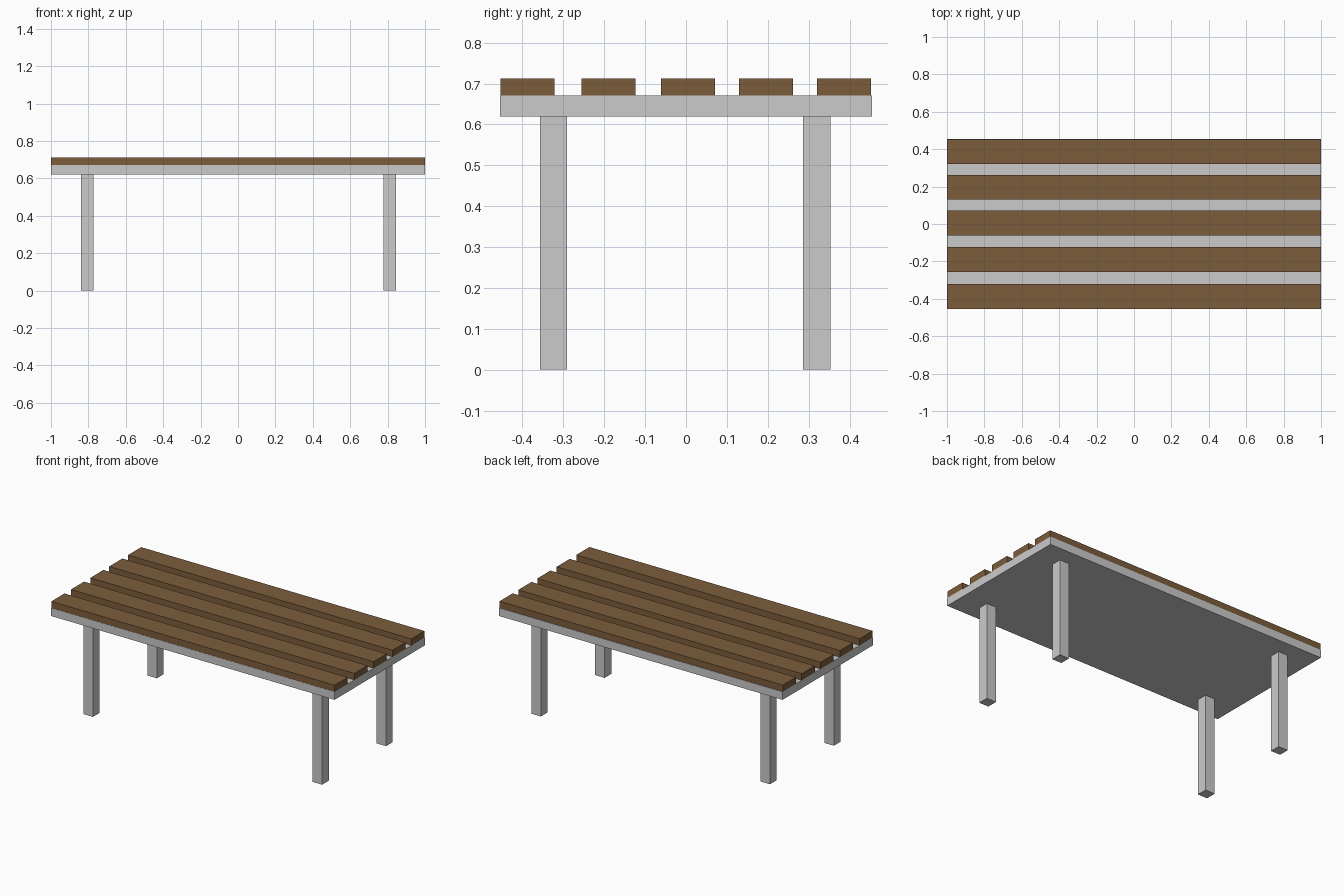
import bpy

if "Cube" in bpy.data.objects:
    bpy.data.objects.remove(bpy.data.objects["Cube"])

wood = bpy.data.materials.new("brown_wood")
wood.diffuse_color = (0.2, 0.11, 0.045, 1)
wood.use_nodes = True
wood.node_tree.nodes["Principled BSDF"].inputs["Base Color"].default_value = wood.diffuse_color


def box(name, lo, hi, material=None):
    """Axis-aligned box between two corners."""
    centre = [(a + b) / 2 for a, b in zip(lo, hi)]
    bpy.ops.mesh.primitive_cube_add(size=1, location=centre)
    obj = bpy.context.object
    obj.name = name
    obj.scale = [b - a for a, b in zip(lo, hi)]
    bpy.ops.object.transform_apply(location=False, rotation=False, scale=True)
    if material:
        obj.data.materials.append(material)
    return obj


LENGTH, DEPTH = 2.0, 0.91
BASE_Z, DECK_Z, TOP_Z = 0.62, 0.671, 0.713

# Solid tabletop base
box("tabletop_base", (-LENGTH / 2, -DEPTH / 2, BASE_Z), (LENGTH / 2, DEPTH / 2, DECK_Z))

# Five planks, slightly unevenly spaced
PLANK = 0.132
for i, y in enumerate((-0.388, -0.19, 0.005, 0.196, 0.386)):
    box(f"plank_{i + 1}", (-LENGTH / 2, y - PLANK / 2, DECK_Z),
        (LENGTH / 2, y + PLANK / 2, TOP_Z), wood)

# Four square legs
LEG = 0.067
for side, x in (("left", -0.807), ("right", 0.811)):
    for end, y in (("front", -0.324), ("back", 0.32)):
        box(f"{end}_{side}_leg", (x - LEG / 2, y - LEG / 2, 0),
            (x + LEG / 2, y + LEG / 2, BASE_Z))
